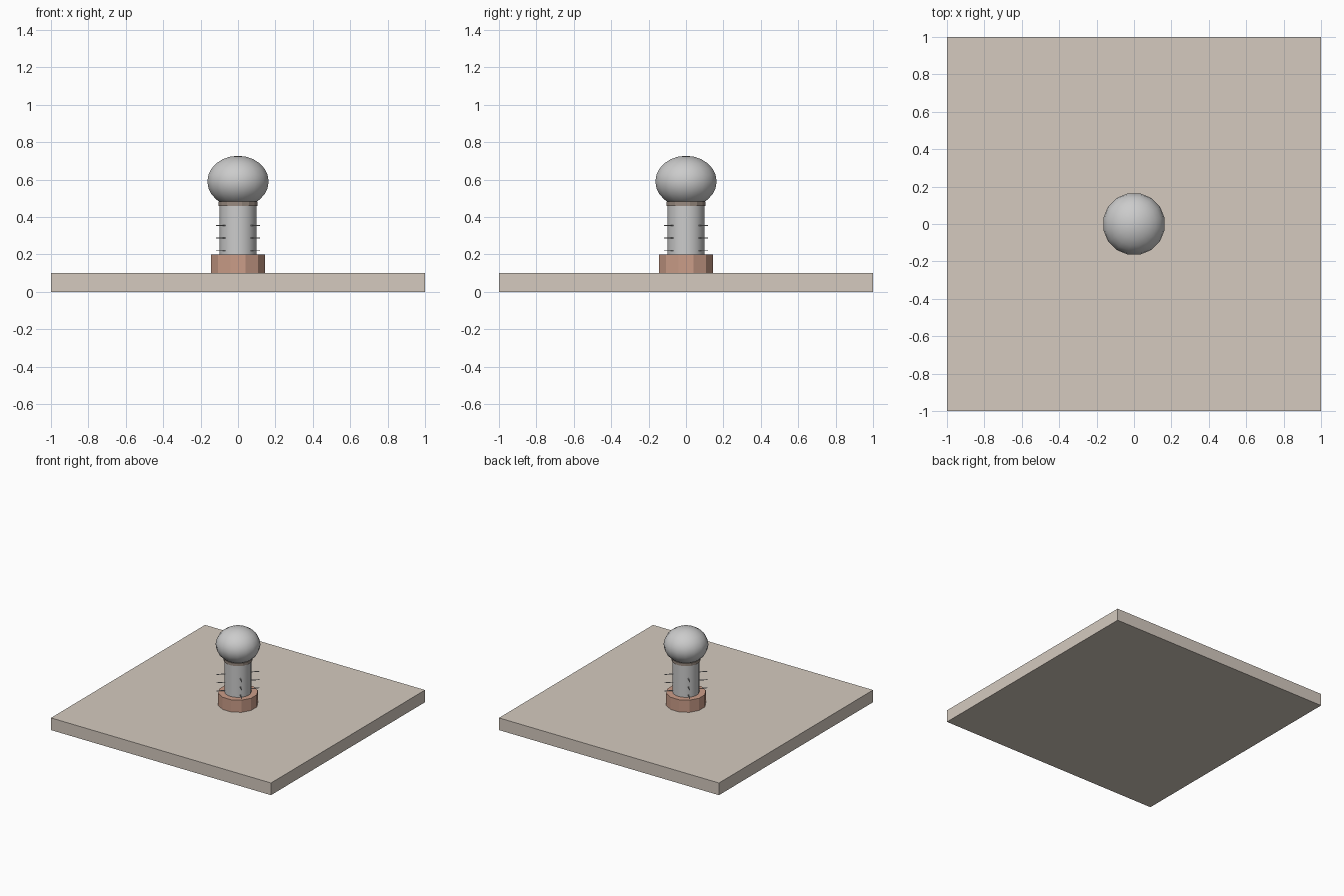
import bpy
from math import pi, cos, sin

if "Cube" in bpy.data.objects:
    bpy.data.objects.remove(bpy.data.objects["Cube"])


def paint(obj, name, rgb):
    mat = bpy.data.materials.new(name)
    mat.diffuse_color = (*rgb, 1)
    mat.use_nodes = True
    mat.node_tree.nodes["Principled BSDF"].inputs["Base Color"].default_value = mat.diffuse_color
    obj.data.materials.append(mat)


def apply_pose(obj, rotation=False):
    bpy.ops.object.transform_apply(location=False, rotation=rotation, scale=True)
    return obj


def cylinder(name, sides, radius, z0, z1, smooth=False):
    bpy.ops.mesh.primitive_cylinder_add(
        vertices=sides, radius=radius, depth=z1 - z0,
        location=(0, 0, (z0 + z1) / 2), rotation=(0, 0, pi / sides))
    obj = bpy.context.object
    obj.name = name
    if smooth:
        bpy.ops.object.shade_smooth_by_angle()
    return obj


# Square base plate
bpy.ops.mesh.primitive_cube_add(size=1, location=(0, 0, 0.05))
plate = bpy.context.object
plate.name = "base_plate"
plate.scale = (2, 2, 0.1)
apply_pose(plate)
paint(plate, "beige", (0.66, 0.59, 0.52))

# Twelve-sided copper collar
collar = cylinder("collar", 12, 0.15, 0.1, 0.2)
paint(collar, "copper", (0.6, 0.34, 0.25))

# Stem and neck ring below the knob
cylinder("stem", 16, 0.1, 0.2, 0.5, smooth=True)
neck = cylinder("neck_ring", 16, 0.107, 0.46, 0.482)
paint(neck, "dark_bronze", (0.32, 0.26, 0.22))

# Slightly flattened round knob
bpy.ops.mesh.primitive_uv_sphere_add(
    segments=16, ring_count=12, radius=1, location=(0, 0, 0.59),
    rotation=(0, 0, pi / 16))
knob = bpy.context.object
knob.name = "knob"
knob.scale = (0.167, 0.167, 0.137)
apply_pose(knob, rotation=True)
bpy.ops.object.shade_smooth_by_angle()

# Tiny diagonal pins around the stem, in three rows
for row, z in enumerate((0.22, 0.287, 0.355)):
    for k in range(4):
        a = pi / 4 + k * pi / 2
        bpy.ops.mesh.primitive_cube_add(
            size=1, location=(0.128 * cos(a), 0.128 * sin(a), z), rotation=(0, 0, a))
        pin = bpy.context.object
        pin.name = f"pin_{row}_{k}"
        pin.scale = (0.07, 0.006, 0.004)
        apply_pose(pin)
